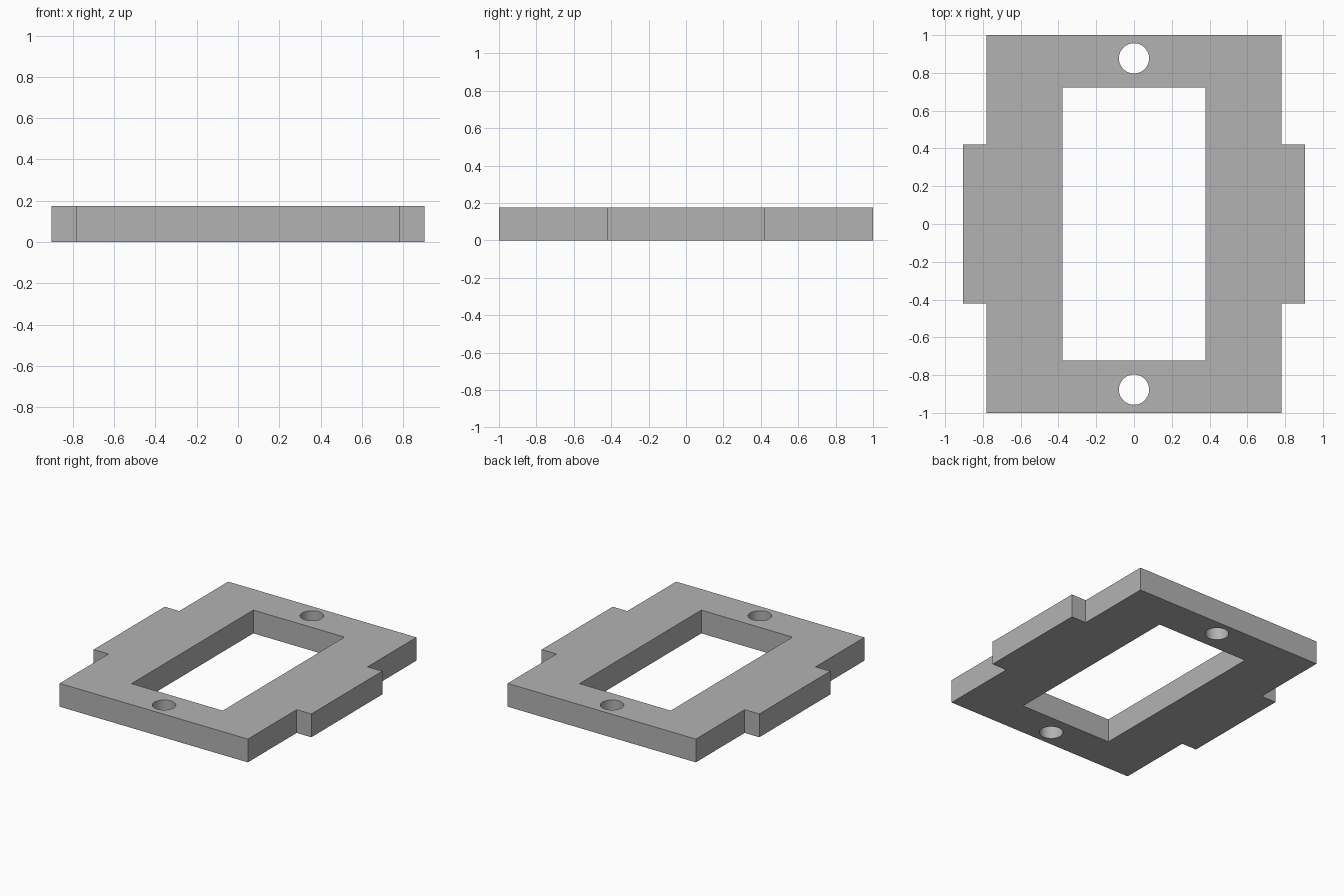
import bpy
import bmesh

HEIGHT = 0.175
PLATE_X, TAB_X, TAB_Y = 0.782, 0.904, 0.421
WINDOW_X, WINDOW_Y = 0.379, 0.723
HOLE_Y, HOLE_RADIUS = 0.877, 0.08

cube = bpy.data.objects.get("Cube")
if cube:
    bpy.data.objects.remove(cube, do_unlink=True)

# Plain grey material
grey = bpy.data.materials.new("plain grey")
grey.use_nodes = True
colour = (0.45, 0.45, 0.45, 1)
grey.diffuse_color = colour
grey.node_tree.nodes["Principled BSDF"].inputs["Base Color"].default_value = colour


def extrude_profile(name, points, height):
    """Raise a flat outline into a solid standing on z = 0."""
    bm = bmesh.new()
    face = bm.faces.new([bm.verts.new((x, y, 0)) for x, y in points])
    raised = bmesh.ops.extrude_face_region(bm, geom=[face])["geom"]
    top = [v for v in raised if isinstance(v, bmesh.types.BMVert)]
    bmesh.ops.translate(bm, verts=top, vec=(0, 0, height))
    bmesh.ops.recalc_face_normals(bm, faces=bm.faces)
    mesh = bpy.data.meshes.new(name)
    bm.to_mesh(mesh)
    bm.free()
    mesh.materials.append(grey)
    obj = bpy.data.objects.new(name, mesh)
    bpy.context.collection.objects.link(obj)
    return obj


def cut(target, cutter):
    """Subtract a cutter and remove it afterwards."""
    cutter.data.materials.clear()
    cutter.data.materials.append(grey)
    mod = target.modifiers.new("cut", "BOOLEAN")
    mod.operation = "DIFFERENCE"
    mod.solver = "EXACT"
    mod.object = cutter
    bpy.context.view_layer.update()
    bpy.ops.object.select_all(action="DESELECT")
    target.select_set(True)
    bpy.context.view_layer.objects.active = target
    bpy.ops.object.modifier_apply(modifier=mod.name)
    bpy.data.objects.remove(cutter, do_unlink=True)


# Frame plate with a tab on each side: one corner mirrored around the centre
corner = [(TAB_X, TAB_Y), (PLATE_X, TAB_Y), (PLATE_X, 1)]
half = corner + [(-x, y) for x, y in reversed(corner)]
outline = half + [(-x, -y) for x, y in half]
frame = extrude_profile("frame_plate", outline, HEIGHT)

# Rectangular window
bpy.ops.mesh.primitive_cube_add(size=2, location=(0, 0, HEIGHT / 2))
window = bpy.context.object
window.name = "window_cutter"
window.scale = (WINDOW_X, WINDOW_Y, HEIGHT)
cut(frame, window)

# Screw holes at both ends
for side in (-1, 1):
    bpy.ops.mesh.primitive_cylinder_add(
        vertices=48, radius=HOLE_RADIUS, depth=HEIGHT * 2,
        location=(0, side * HOLE_Y, HEIGHT / 2))
    hole = bpy.context.object
    hole.name = "hole_cutter"
    cut(frame, hole)

# Smooth the hole walls, keep every edge sharp
bpy.ops.object.select_all(action="DESELECT")
frame.select_set(True)
bpy.context.view_layer.objects.active = frame
bpy.ops.object.shade_smooth_by_angle()
